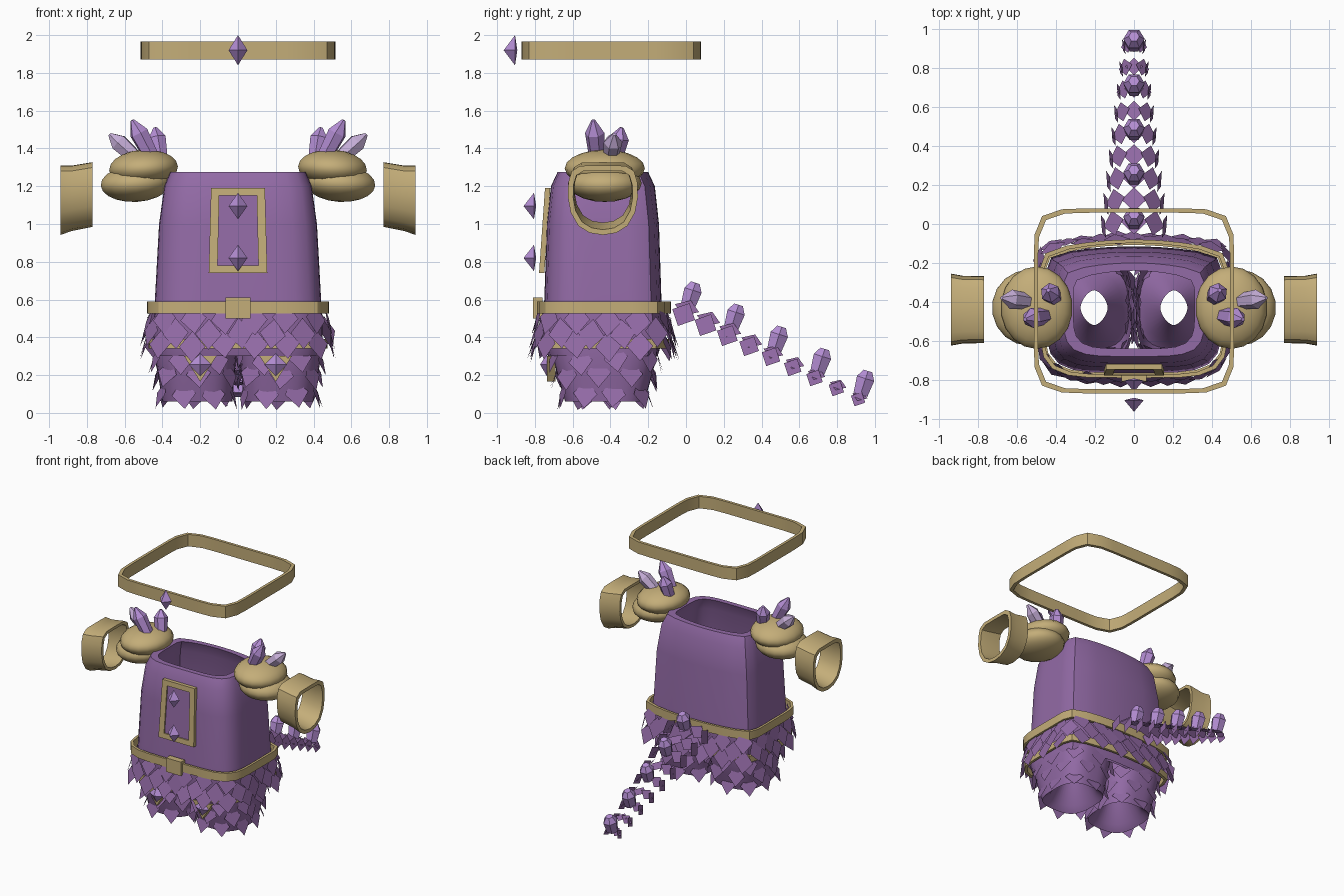
import bpy, bmesh, math, random
from mathutils import Vector

random.seed(4)
cube = bpy.data.objects.get("Cube")
if cube:
    bpy.data.objects.remove(cube, do_unlink=True)


def material(name, color):
    m = bpy.data.materials.new(name)
    m.use_nodes = True
    m.diffuse_color = (*color, 1)
    m.node_tree.nodes["Principled BSDF"].inputs["Base Color"].default_value = (*color, 1)
    return m


PURPLE = material("purple hide", (0.29, 0.145, 0.38))
GOLD = material("dull gold", (0.55, 0.42, 0.19))
LILAC = material("lilac crystal", (0.46, 0.27, 0.66))
PALE = material("pale crystal", (0.56, 0.42, 0.68))


def build(name, verts, faces, mat, smooth=0):
    mesh = bpy.data.meshes.new(name)
    mesh.from_pydata([tuple(v) for v in verts], [], faces)
    bm = bmesh.new()
    bm.from_mesh(mesh)
    bmesh.ops.recalc_face_normals(bm, faces=bm.faces)
    bm.to_mesh(mesh)
    bm.free()
    mesh.materials.append(mat)
    ob = bpy.data.objects.new(name, mesh)
    bpy.context.collection.objects.link(ob)
    if smooth:
        bpy.ops.object.select_all(action='DESELECT')
        ob.select_set(True)
        bpy.context.view_layer.objects.active = ob
        bpy.ops.object.shade_smooth_by_angle(angle=math.radians(smooth))
    return ob


def loft(name, rings, mat, loop=False, caps=False, smooth=0):
    """Skin a list of equal point rings."""
    n, k = len(rings[0]), len(rings)
    faces = []
    for i in range(k if loop else k - 1):
        a, b = i * n, (i + 1) % k * n
        faces += [(a + j, a + (j + 1) % n, b + (j + 1) % n, b + j) for j in range(n)]
    if caps:
        faces += [tuple(range(n)), tuple(range((k - 1) * n, k * n))]
    return build(name, [p for r in rings for p in r], faces, mat, smooth)


def oval(cx, cy, hx, hy, z, e=5.0, n=40, back=0.0):
    """Rounded rectangle ring; 'back' gives sharp rear corners and a bowed rear."""
    pts = []
    for i in range(n):
        a = math.tau * i / n
        c, s = math.cos(a), math.sin(a)
        k = 12 if back and s > 0 else e
        r = (abs(c) ** k + abs(s) ** k) ** (-1 / k)
        bow = back * (c * r) ** 2 * max(s * r, 0)
        pts.append(Vector((cx + hx * c * r, cy + hy * s * r - bow, z)))
    return pts


def band(name, cy, hx, hy, z0, z1, t, e, back=0.0):
    rings = [oval(0, cy, hx - d, hy - d, z, e, back=back)
             for d, z in ((0, z0), (0, z1), (t, z1), (t, z0))]
    return loft(name, rings, GOLD, loop=True, smooth=30)


def crystal(name, base, tip, r, mat=LILAC, point=0.2):
    """Six-sided shard with a faceted point."""
    base, tip = Vector(base), Vector(tip)
    q = (tip - base).to_track_quat('Z', 'Y')
    length = (tip - base).length
    rings = []
    for f, h in ((0.8, 0), (1, 0.68), (point, 1)):
        rings.append([base + q @ Vector((r * f * math.cos(i * math.pi / 3),
                                         r * f * math.sin(i * math.pi / 3), h * length))
                      for i in range(6)])
    return loft(name, rings, mat, caps=True)


def stud(name, x, y, z, hx, hz, depth):
    """Four-sided gem facing forward."""
    v = [(x - hx, y, z), (x, y, z - hz), (x + hx, y, z), (x, y, z + hz),
         (x, y - depth, z), (x, y + 0.012, z)]
    f = [(i, (i + 1) % 4, a) for i in range(4) for a in (4, 5)]
    return build(name, v, f, LILAC)


def add_scale(verts, faces, p, normal, down, w, h, tilt):
    """One diamond plate whose tip lifts away from the surface."""
    d = (down * math.cos(tilt) + normal * math.sin(tilt)).normalized()
    side = normal.cross(down).normalized()
    i = len(verts)
    verts += [p - d * h / 2, p + side * w / 2, p + d * h / 2, p - side * w / 2]
    faces.append((i, i + 1, i + 2, i + 3))


def scale_ring(verts, faces, ring, count, shift, w, h):
    """Evenly spaced, slightly uneven plates around a ring of points."""
    n = len(ring)
    steps = [(ring[(i + 1) % n] - ring[i]).length for i in range(n)]
    gap = sum(steps) / count
    travelled, target = 0, shift * gap
    for i in range(n):
        if travelled >= target:
            t = (ring[(i + 1) % n] - ring[i]).normalized()
            nrm = Vector((t.y, -t.x, 0))
            down = (Vector((0, 0, -1)) + t * random.uniform(-0.15, 0.15)).normalized()
            p = ring[i] + nrm * 0.012 + Vector((0, 0, random.uniform(-0.012, 0.012)))
            add_scale(verts, faces, p, nrm, down, w, h, random.uniform(0.2, 0.38))
            target += gap
        travelled += steps[i]


# Hollow torso: outer wall, rolled rim, inner wall
CY = -0.44
profile = [(0.43, 0.29, 0.3), (0.45, 0.325, 0.42), (0.44, 0.31, 0.6), (0.418, 0.297, 1.0),
           (0.39, 0.275, 1.2), (0.36, 0.24, 1.275), (0.31, 0.2, 1.275),
           (0.35, 0.24, 1.18), (0.4, 0.28, 0.6), (0.4, 0.27, 0.3)]
loft("torso", [oval(0, CY, *p, e=4.5, back=0.045) for p in profile], PURPLE, smooth=35)

# Belts and buckle
band("upper_belt", -0.435, 0.482, 0.355, 0.525, 0.59, 0.018, 5, 0.06)
band("lower_belt", -0.435, 0.475, 0.345, 0.34, 0.39, 0.018, 5, 0.06)
buckle = [[(-0.065, y, 0.5), (0.065, y, 0.5), (0.065, y, 0.61), (-0.065, y, 0.61)] for y in (-0.81, -0.76)]
loft("buckle", buckle, GOLD, caps=True)

# Chest panel with frame and gems


def panel_ring(hx, z0, z1, y):
    lean = lambda z: y + 0.07 * (z - 0.74)
    return [(-hx, lean(z0), z0), (hx, lean(z0), z0),
            (hx * 0.92, lean(z1), z1), (-hx * 0.92, lean(z1), z1)]


outer, inner = (0.155, 0.74, 1.19), (0.108, 0.78, 1.15)
loft("chest_frame", [panel_ring(*outer, -0.75), panel_ring(*outer, -0.778),
                     panel_ring(*inner, -0.778), panel_ring(*inner, -0.75)], GOLD, loop=True)
loft("chest_panel", [panel_ring(*inner, -0.75), panel_ring(*inner, -0.768)], PURPLE, caps=True)
for label, z in (("upper", 1.095), ("lower", 0.82)):
    stud(label + "_chest_gem", 0, -0.805, z, 0.05, 0.07, 0.055)

# Scales on the hips
verts, faces = [], []
for z, hx, hy, shift in ((0.495, 0.468, 0.345, 0.1), (0.425, 0.478, 0.358, 0.6),
                         (0.36, 0.482, 0.362, 0.1)):
    scale_ring(verts, faces, oval(0, -0.435, hx, hy, z, 4, 240, 0.05), 18, shift, 0.14, 0.17)
build("hip_scales", verts, faces, PURPLE)

for side, s in (("left", 1), ("right", -1)):
    # Leg with a hollow foot narrowing upward
    legs = [(0.225, 0.215, 0.285, 0.4), (0.225, 0.215, 0.275, 0.3), (0.22, 0.2, 0.245, 0.18),
            (0.215, 0.185, 0.21, 0.06)]
    rings = [oval(s * cx, -0.43, hx, hy, z, 3) for cx, hx, hy, z in legs]
    rings.append(oval(s * 0.21, -0.43, 0.15, 0.175, 0.1, 2.4))
    rings.append(oval(s * 0.205, -0.43, 0.07, 0.09, 0.28, 1.6))
    loft(side + "_leg", rings, PURPLE, smooth=35)
    verts, faces = [], []
    for z, hx, hy, shift in ((0.28, 0.215, 0.272, 0.3), (0.2, 0.202, 0.25, 0.8),
                             (0.1, 0.188, 0.218, 0.3)):
        scale_ring(verts, faces, oval(s * 0.22, -0.43, hx, hy, z, 3, 240), 9, shift, 0.13, 0.16)
    build(side + "_leg_scales", verts, faces, PURPLE)

    # Knee guard
    guard = [[(s * 0.2 + dx, y, 0.25 + dz) for dx, dz in ((-0.085, 0.05), (0, -0.085), (0.085, 0.05))]
             for y in (-0.735, -0.69)]
    loft(side + "_knee_guard", guard, GOLD, caps=True)
    stud(side + "_knee_gem", s * 0.2, -0.737, 0.255, 0.06, 0.06, 0.035)

    # Two-layer shoulder pad
    for label, x, z, r in (("upper", 0.5, 1.295, (0.185, 0.212, 0.098)),
                           ("lower", 0.54, 1.215, (0.19, 0.195, 0.098))):
        bpy.ops.mesh.primitive_uv_sphere_add(segments=18, ring_count=10, location=(s * x, -0.43, z))
        pad = bpy.context.object
        pad.name = f"{side}_{label}_shoulder_pad"
        pad.scale = r
        pad.rotation_euler.y = s * 0.06
        pad.data.materials.append(GOLD)
        bpy.ops.object.shade_smooth_by_angle(angle=math.radians(40))

    # Shoulder shards
    crystal(side + "_tall_shard", (s * 0.45, -0.47, 1.34), (s * 0.56, -0.49, 1.55), 0.052)
    crystal(side + "_inner_shard", (s * 0.41, -0.38, 1.34), (s * 0.44, -0.34, 1.51), 0.052)
    crystal(side + "_outer_shard", (s * 0.53, -0.4, 1.34), (s * 0.68, -0.38, 1.475), 0.05, PALE)

    # Flared wrist cuff
    half = [(0, 1.31), (0.12, 1.308), (0.165, 1.28), (0.183, 1.22), (0.185, 1.14),
            (0.17, 1.06), (0.13, 0.99), (0.07, 0.953), (0, 0.942)]
    outline = half + [(-y, z) for y, z in half[-2:0:-1]]
    rings = []
    for x, k, lift in ((0.77, 0.93, 0.03), (0.88, 0.94, 0.01), (0.94, 1, 0),
                       (0.94, 0.85, 0), (0.88, 0.82, 0.01), (0.77, 0.81, 0.03)):
        rings.append([(s * x, -0.44 + y * k, 1.128 + (z - 1.128) * k + lift) for y, z in outline])
    loft(side + "_wrist_cuff", rings, GOLD, loop=True, smooth=35)

# Floating crown band and its gem
band("crown_band", -0.395, 0.515, 0.475, 1.87, 1.965, 0.022, 8)
stud("crown_gem", 0, -0.905, 1.92, 0.05, 0.08, 0.06)

# Tail: arched rows of scales with a shard on every second row
verts, faces = [], []
ROWS = 9
back = Vector((0, 0.89, -0.45))
up = Vector((0, 0.45, 0.89))
for i in range(ROWS):
    f = i / (ROWS - 1)
    centre = Vector((0, -0.015 + 0.925 * f, 0.515 - 0.445 * f))
    hw = 0.158 - 0.105 * f
    size = 0.06 + 0.48 * hw
    for j in range(5):
        a = math.radians(-84 + 42 * j)
        nrm = Vector((math.sin(a), 0, 0)) + up * math.cos(a)
        p = centre + Vector((hw * math.sin(a), 0, 0)) + up * (0.06 - 0.03 * f) * math.cos(a)
        add_scale(verts, faces, p, nrm, back, size, size, 0.2)
    if i % 2 == 0:
        base = centre + up * (0.055 - 0.025 * f)
        crystal(f"tail_shard_{i // 2 + 1}", base, base + Vector((0, 0.04, 0.125)), 0.055, point=0.5)
build("tail_scales", verts, faces, PURPLE)
